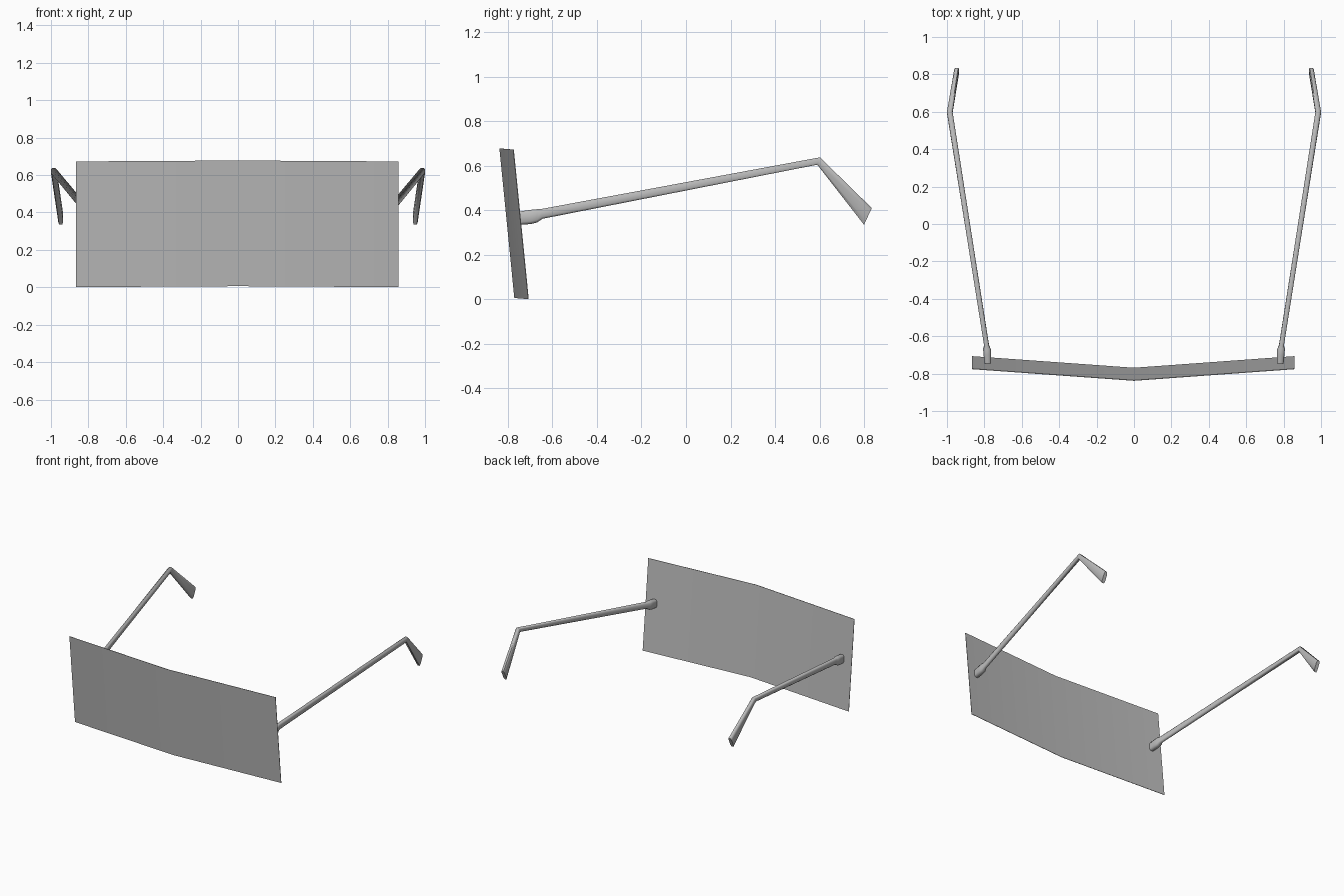
import bpy, bmesh, math
from mathutils import Vector

if "Cube" in bpy.data.objects:
    bpy.data.objects.remove(bpy.data.objects["Cube"])

grey = bpy.data.materials.new("plain_grey")
grey.diffuse_color = (0.5, 0.5, 0.5, 1)
grey.use_nodes = True
grey.node_tree.nodes["Principled BSDF"].inputs["Base Color"].default_value = grey.diffuse_color


def finish(name, bm, angle):
    bmesh.ops.recalc_face_normals(bm, faces=bm.faces)
    me = bpy.data.meshes.new(name)
    bm.to_mesh(me)
    bm.free()
    me.materials.append(grey)
    ob = bpy.data.objects.new(name, me)
    bpy.context.collection.objects.link(ob)
    bpy.context.view_layer.objects.active = ob
    ob.select_set(True)
    bpy.ops.object.shade_smooth_by_angle(angle=math.radians(angle))
    ob.select_set(False)
    return ob


# Lens: a leaning thin plate, folded into a shallow V at the middle
THICK = 0.003
bm = bmesh.new()
columns = []
for x, y, z in ((-0.865, 0.062, -0.005), (0, 0, 0), (0.857, 0.062, -0.005)):
    columns.append([bm.verts.new((x, y + dy, z + dz)) for dy, dz in (
        (-0.77 - THICK / 2, 0.006), (-0.77 + THICK / 2, 0.006),
        (-0.837 + THICK / 2, 0.678), (-0.837 - THICK / 2, 0.678))])
for a, b in zip(columns, columns[1:]):
    for i in range(4):
        j = (i + 1) % 4
        bm.faces.new((a[i], b[i], b[j], a[j]))
bm.faces.new(columns[0])
bm.faces.new(columns[-1])
finish("lens_shield", bm, 30)

# Temple arm rings: centre x, half width, lower (y, z), upper (y, z)
RINGS = (
    (0.782, 0.018, (-0.745, 0.335), (-0.745, 0.395)),
    (0.784, 0.020, (-0.700, 0.338), (-0.700, 0.402)),
    (0.786, 0.021, (-0.670, 0.345), (-0.670, 0.405)),
    (0.788, 0.013, (-0.645, 0.362), (-0.655, 0.405)),
    (0.985, 0.015, (0.590, 0.605), (0.602, 0.638)),
    (0.948, 0.013, (0.800, 0.335), (0.835, 0.410)),
)
# Rounded-box cross-section: across, up
SECTION = ((1, 0.6), (0.6, 1), (-0.6, 1), (-1, 0.6),
           (-1, -0.6), (-0.6, -1), (0.6, -1), (1, -0.6))


def temple_arm(name, side):
    bm = bmesh.new()
    loops = []
    for x, half, low, high in RINGS:
        low, high = Vector((0, *low)), Vector((0, *high))
        mid, up = (low + high) / 2, (high - low) / 2
        loops.append([bm.verts.new(mid + up * v + Vector((side * (x + half * u), 0, 0)))
                      for u, v in SECTION])
    n = len(SECTION)
    for a, b in zip(loops, loops[1:]):
        for i in range(n):
            j = (i + 1) % n
            bm.faces.new((a[i], a[j], b[j], b[i]))
    bm.faces.new(loops[0])
    bm.faces.new(loops[-1])
    finish(name, bm, 62)


temple_arm("left_temple_arm", -1)
temple_arm("right_temple_arm", 1)
